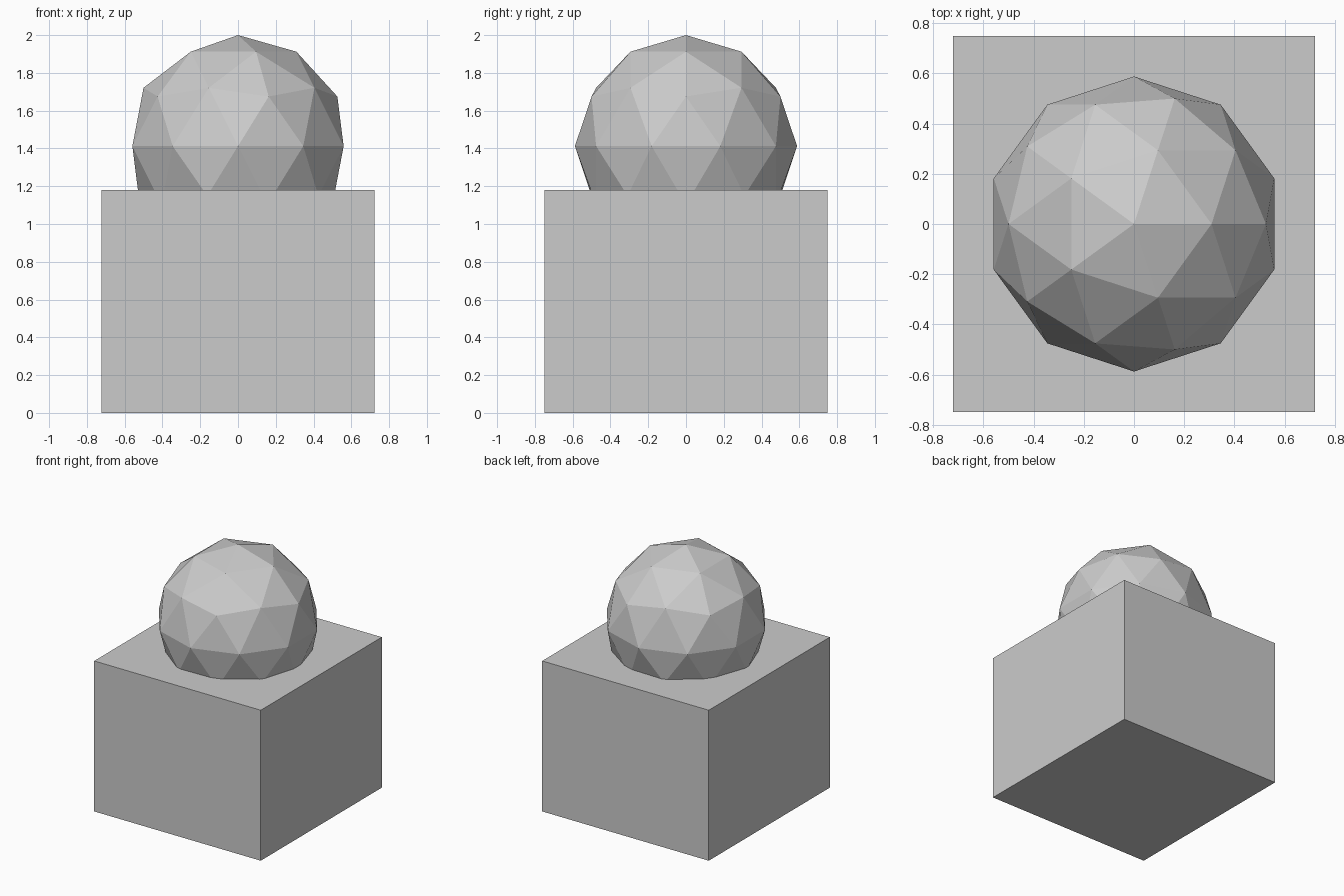
import bpy

if "Cube" in bpy.data.objects:
    bpy.data.objects.remove(bpy.data.objects["Cube"])

# Rectangular base block
bpy.ops.mesh.primitive_cube_add(size=1, location=(0, 0, 0.59))
base = bpy.context.object
base.name = "base_block"
base.scale = (1.445, 1.5, 1.18)
bpy.ops.object.transform_apply(location=False, rotation=False, scale=True)

# Faceted ball sunk partly into the block
radius = 0.588
bpy.ops.mesh.primitive_ico_sphere_add(subdivisions=2, radius=radius,
                                      location=(0, 0, 2 - radius))
bpy.context.object.name = "faceted_ball"
